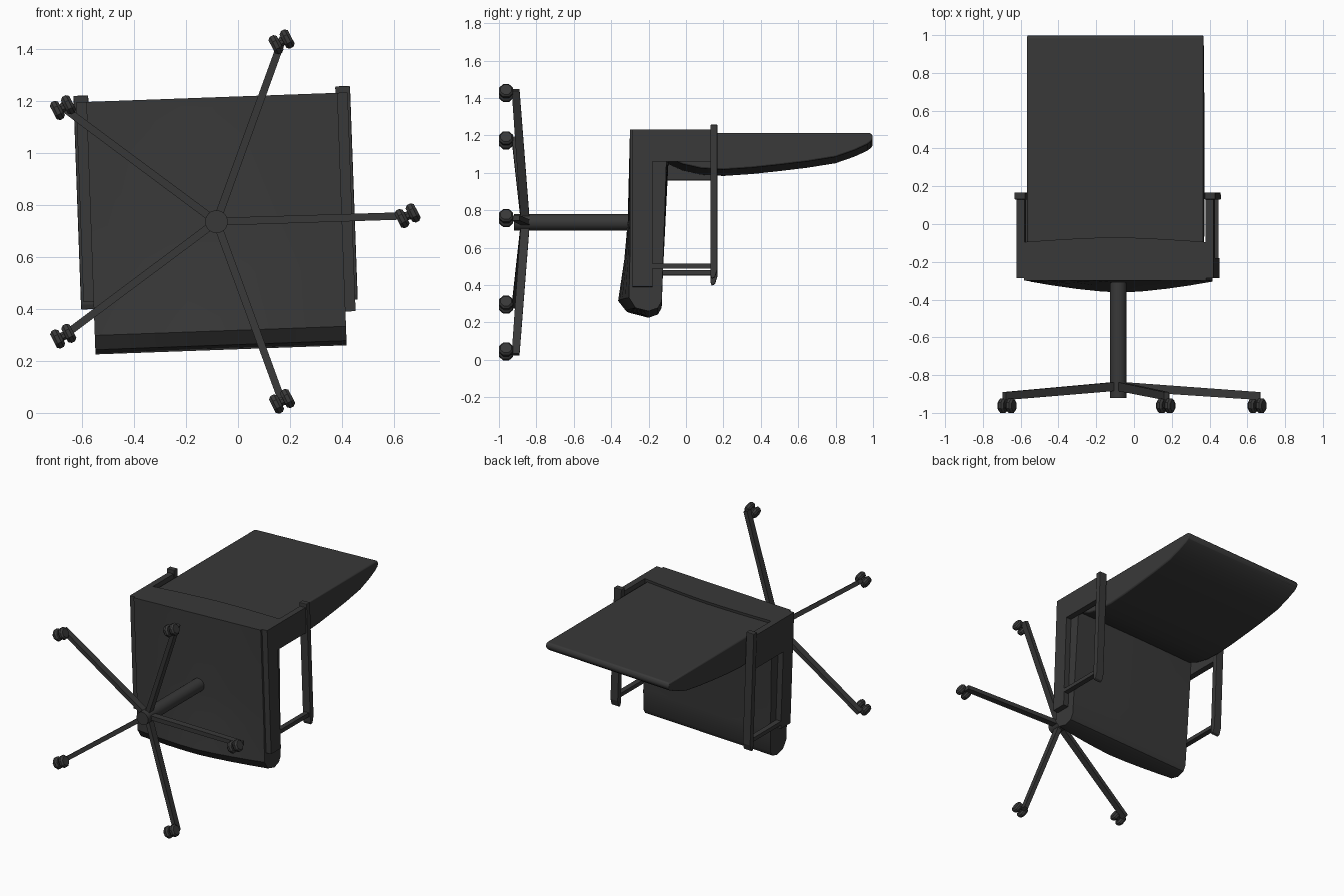
import bpy, bmesh
from math import radians, sin, cos, pi
from mathutils import Vector, Matrix

if "Cube" in bpy.data.objects:
    bpy.data.objects.remove(bpy.data.objects["Cube"])

# The chair lies on its back: its "up" is +y and its seat points to -z.
# Parts are built around the column axis, then placed with one slight turn about y.
PLACE = Matrix.Translation((-0.083, 0, 0.735)) @ Matrix.Rotation(radians(-2.08), 4, 'Y')
mat = bpy.data.materials.new("dark_grey")
mat.diffuse_color = (0.04, 0.04, 0.04, 1)
mat.use_nodes = True
mat.node_tree.nodes["Principled BSDF"].inputs["Base Color"].default_value = mat.diffuse_color


def finish(bm, name, smooth=False, bevel=0):
    bmesh.ops.recalc_face_normals(bm, faces=bm.faces)
    me = bpy.data.meshes.new(name)
    bm.to_mesh(me)
    bm.free()
    ob = bpy.data.objects.new(name, me)
    bpy.context.collection.objects.link(ob)
    me.materials.append(mat)
    ob.matrix_world = PLACE
    if bevel:
        m = ob.modifiers.new("bevel", 'BEVEL')
        m.width, m.segments, m.limit_method = bevel, 2, 'ANGLE'
    if smooth:
        bpy.context.view_layer.objects.active = ob
        ob.select_set(True)
        bpy.ops.object.shade_smooth_by_angle(angle=radians(35))
        ob.select_set(False)
    return ob


def loft(name, sections, **kw):
    """Skin a list of equal-length closed sections and cap both ends."""
    bm = bmesh.new()
    rings = [[bm.verts.new(p) for p in s] for s in sections]
    n = len(rings[0])
    for a, b in zip(rings, rings[1:]):
        for i in range(n):
            j = (i + 1) % n
            bm.faces.new((a[i], a[j], b[j], b[i]))
    bm.faces.new(rings[0])
    bm.faces.new(rings[-1])
    return finish(bm, name, **kw)


def extrude(name, profile, x0, x1, **kw):
    return loft(name, [[(x, y, z) for y, z in profile] for x in (x0, x1)], **kw)


def rod(name, p, q, r, sides, mid=None, **kw):
    """Round bar from p to q; mid widens the middle into a barrel."""
    p, q = Vector(p), Vector(q)
    rot = (q - p).to_track_quat('Z', 'Y')
    steps = [(0, r), (1, r)] if mid is None else [(0, r), (.3, mid), (.7, mid), (1, r)]
    secs = [[p.lerp(q, t) + rot @ Vector((rr * cos(2 * pi * (i + .5) / sides),
                                        rr * sin(2 * pi * (i + .5) / sides), 0))
             for i in range(sides)] for t, rr in steps]
    return loft(name, secs, **kw)


# Seat: side profile (y, z) with an extra offset at the centre line
seat = [(-.30, .478, 0), (-.30, 0, -.012), (-.30, -.2, -.03), (-.305, -.42, -.058),
        (-.27, -.475, -.05), (-.20, -.493, 0), (-.15, -.475, 0), (-.13, -.44, 0),
        (-.125, -.3, 0), (-.105, .3, .01), (-.095, .478, .025)]
loft("seat", [[(.483 * t, y + c * (1 - abs(t) ** 1.5), z) for y, z, c in seat]
              for t in (-1, -.75, -.5, -.25, 0, .25, .5, .75, 1)], smooth=True)

# Backrest: flat rear, curved lumbar front
back = [(-.11, .46), (-.11, .335), (-.02, .295), (.08, .272), (.2, .265), (.35, .275),
        (.5, .291), (.65, .309), (.8, .333), (.9, .368), (.97, .4), (.995, .42),
        (1.0, .44), (.99, .46)]
extrude("backrest", back, -.467, .467, smooth=True, bevel=.008)

# Arms: L-shaped side panel, front post and pad
for side, s, front, inner in (("right", 1, -.363, .307), ("left", -1, -.291, .243)):
    panel = [(-.285, .478), (.135, .478), (.135, inner), (-.18, inner),
             (-.18, front), (-.285, front)]
    extrude(side + "_arm_panel", panel, s * .480, s * .522)
    extrude(side + "_arm_post", [(-.2, -.265), (-.2, -.238), (.14, -.238), (.14, -.265)],
            s * .487, s * .522)
    pad = [(.13, .503), (.168, .503), (.168, -.27), (.155, -.312), (.137, -.32), (.13, -.30)]
    extrude(side + "_arm_pad", pad, s * .475, s * .532, bevel=.004)

# Column
rod("column", (0, -.92, 0), (0, -.29, 0), .044, 20, smooth=True)

# Five-spoke base with twin-wheel casters
for k, deg in enumerate((-.3, 68, 141.3, 214.7, -72)):
    a = radians(deg)
    d, n = Vector((cos(a), 0, sin(a))), Vector((-sin(a), 0, cos(a)))
    secs = []
    for r, y0, y1, w in ((0, -.882, -.835, .015), (.752, -.932, -.89, .014)):
        secs.append([d * r + n * sw * w + Vector((0, y, 0))
                     for sw, y in ((-1, y0), (1, y0), (1, y1), (-1, y1))])
    loft(f"base_spoke_{k}", secs)
    hub = d * .735 + Vector((0, -.962, 0))
    ax = Vector((cos(radians(25)), 0, sin(radians(25))))
    rod(f"caster_stem_{k}", hub, hub + Vector((0, .05, 0)), .01, 8)
    rod(f"caster_axle_{k}", hub - ax * .012, hub + ax * .012, .018, 8)
    for i, sg in enumerate((-1, 1)):
        rod(f"caster_wheel_{k}_{i}", hub + ax * sg * .006, hub + ax * sg * .042,
            .031, 8, mid=.041)
